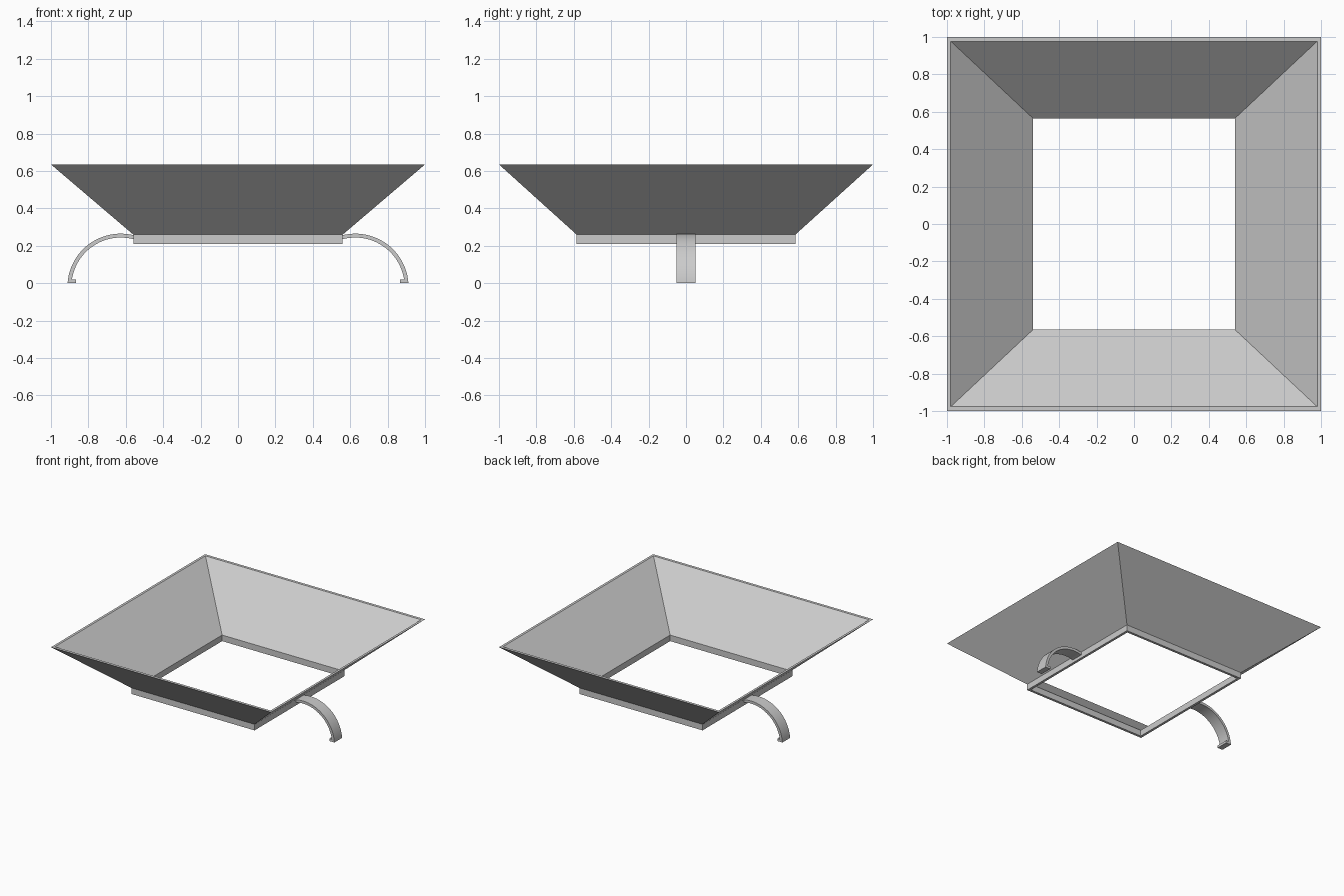
import bpy, bmesh, math

if "Cube" in bpy.data.objects:
    bpy.data.objects.remove(bpy.data.objects["Cube"])

steel = bpy.data.materials.new("light grey steel")
steel.diffuse_color = (0.6, 0.6, 0.6, 1)
steel.use_nodes = True
steel.node_tree.nodes["Principled BSDF"].inputs["Base Color"].default_value = steel.diffuse_color


def finish(name, bm):
    bmesh.ops.recalc_face_normals(bm, faces=bm.faces)
    mesh = bpy.data.meshes.new(name)
    bm.to_mesh(mesh)
    bm.free()
    mesh.materials.append(steel)
    obj = bpy.data.objects.new(name, mesh)
    bpy.context.collection.objects.link(obj)
    return obj


def rect_ring(name, loops):
    """Closed rectangular tube from (half x, half y, z) loops."""
    bm = bmesh.new()
    rings = [[bm.verts.new((sx * x, sy * y, z))
              for sx, sy in ((-1, -1), (1, -1), (1, 1), (-1, 1))]
             for x, y, z in loops]
    for i, a in enumerate(rings):
        b = rings[(i + 1) % len(rings)]
        for j in range(4):
            k = (j + 1) % 4
            bm.faces.new((a[j], a[k], b[k], b[j]))
    return finish(name, bm)


# Flared hopper and the upright collar below it
rect_ring("hopper", [(0.56, 0.585, 0.26), (1, 1, 0.635),
                     (0.98, 0.977, 0.635), (0.54, 0.565, 0.26)])
rect_ring("collar", [(0.56, 0.585, 0.21), (0.56, 0.585, 0.26),
                     (0.54, 0.565, 0.26), (0.54, 0.565, 0.21)])


# Curved side hooks with a small inward foot
def hook(name, side):
    cx, cz, r_out, r_in, steps = 0.627, -0.02, 0.285, 0.264, 24

    def arc(r, z_end):
        start = math.acos((0.56 - cx) / r)
        end = math.asin((z_end - cz) / r)
        return [(cx + r * math.cos(t), cz + r * math.sin(t))
                for t in (start + (end - start) * i / steps for i in range(steps + 1))]

    profile = arc(r_out, 0.0) + [(0.865, 0.0), (0.865, 0.02)]
    profile += reversed(arc(r_in, 0.02))
    bm = bmesh.new()
    face = bm.faces.new([bm.verts.new((side * x, -0.05, z)) for x, z in profile])
    new = bmesh.ops.extrude_face_region(bm, geom=[face])["geom"]
    bmesh.ops.translate(bm, vec=(0, 0.1, 0),
                        verts=[v for v in new if isinstance(v, bmesh.types.BMVert)])
    obj = finish(name, bm)
    bpy.ops.object.select_all(action='DESELECT')
    obj.select_set(True)
    bpy.context.view_layer.objects.active = obj
    bpy.ops.object.shade_smooth_by_angle(angle=math.radians(30))


hook("right_hook", 1)
hook("left_hook", -1)
